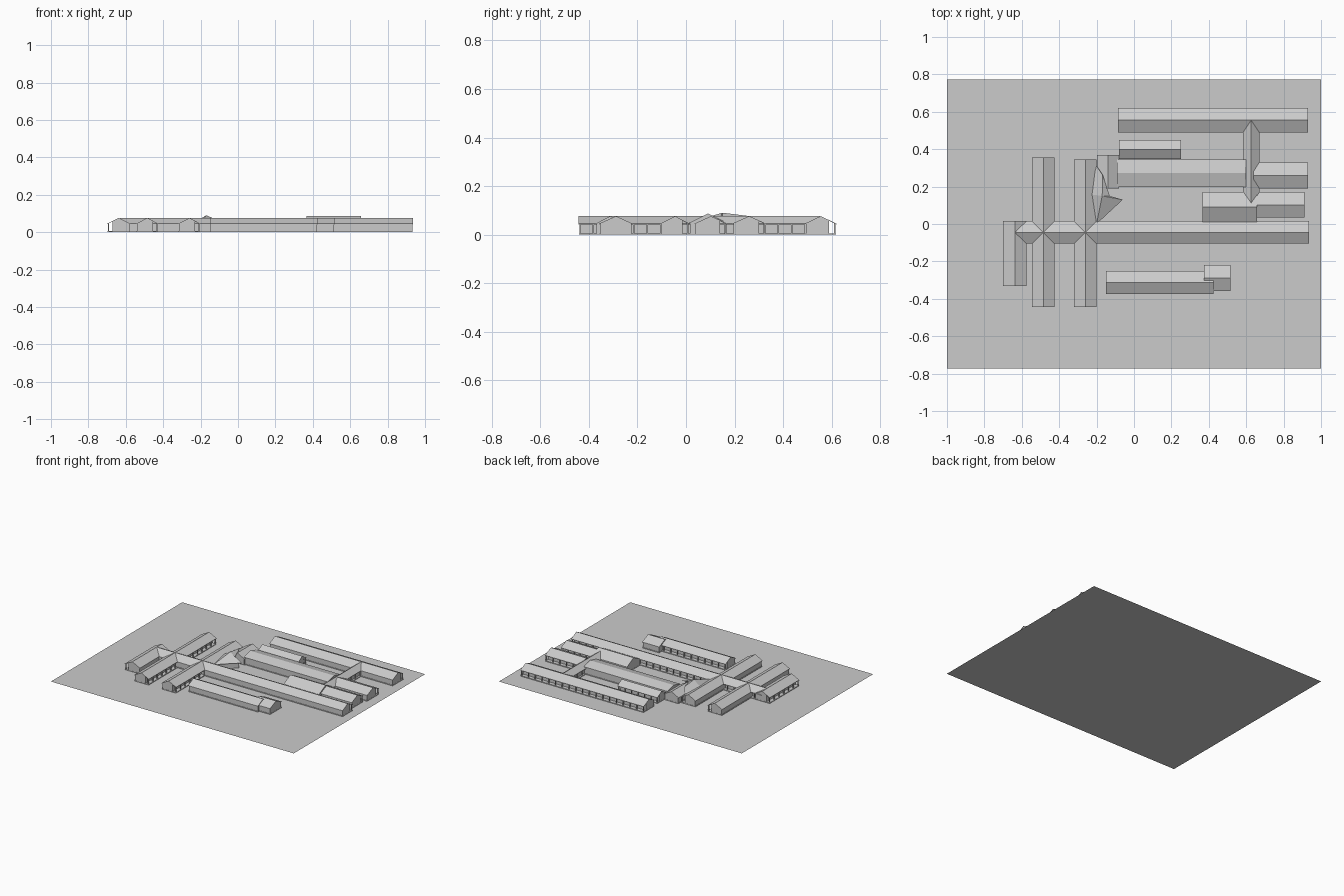
import bpy
from mathutils import Vector

if "Cube" in bpy.data.objects:
    bpy.data.objects.remove(bpy.data.objects["Cube"])


def add_mesh(name, verts, faces):
    me = bpy.data.meshes.new(name)
    me.from_pydata(verts, [], faces)
    me.update()
    ob = bpy.data.objects.new(name, me)
    bpy.context.collection.objects.link(ob)
    return ob


def extrude(profile, a0, a1, axis):
    """Closed prism: profile of (across, z) swept along x or y."""
    n = len(profile)
    verts = []
    for a in (a0, a1):
        for c, z in profile:
            verts.append((a, c, z) if axis == 'x' else (c, a, z))
    faces = [(i, (i + 1) % n, n + (i + 1) % n, n + i) for i in range(n)]
    faces += [tuple(reversed(range(n))), tuple(range(n, 2 * n))]
    if axis == 'y':
        faces = [tuple(reversed(f)) for f in faces]
    return verts, faces


def join(name, parts):
    verts, faces = [], []
    for v, f in parts:
        o = len(verts)
        verts += v
        faces += [tuple(i + o for i in q) for q in f]
    return add_mesh(name, verts, faces)


def hall(name, axis, a0, a1, c0, c1, open_sides=(), eave=0.045, ridge=0.076, depth=0.03):
    """Gabled hall; open_sides holds -1 / +1 for sides with a post veranda."""
    mid, half = (c0 + c1) / 2, (c1 - c0) / 2
    t = 0.003

    def roof_z(c):
        return ridge - (ridge - eave) * abs(c - mid) / half

    # thin folded roof
    roof = [(c0, eave - t), (mid, ridge - t), (c1, eave - t),
            (c1, eave), (mid, ridge), (c0, eave)]
    join(name + "_roof", [extrude(roof, a0, a1, axis)])
    # walls set back behind the verandas
    w0 = c0 + (depth if -1 in open_sides else 0.005)
    w1 = c1 - (depth if 1 in open_sides else 0.005)
    wall = [(w0, 0), (w1, 0), (w1, roof_z(w1) - 0.002),
            (mid, ridge - 0.002), (w0, roof_z(w0) - 0.002)]
    join(name + "_walls", [extrude(wall, a0 + 0.003, a1 - 0.003, axis)])
    # floor slab and posts
    slab = [(c0 + 0.002, 0), (c1 - 0.002, 0), (c1 - 0.002, 0.005), (c0 + 0.002, 0.005)]
    join(name + "_floor", [extrude(slab, a0 + 0.002, a1 - 0.002, axis)])
    posts = []
    count = max(2, round((a1 - a0) / 0.055))
    r = 0.003
    for s in open_sides:
        c = c0 + 0.007 if s < 0 else c1 - 0.007
        for i in range(count + 1):
            a = a0 + 0.006 + (a1 - a0 - 0.012) * i / count
            sq = [(c - r, 0), (c + r, 0), (c + r, eave), (c - r, eave)]
            posts.append(extrude(sq, a - r, a + r, axis))
    if posts:
        join(name + "_posts", posts)


# ground sheet
add_mesh("ground", [(-1, -0.772, 0), (1, -0.772, 0), (1, 0.772, 0), (-1, 0.772, 0)],
         [(0, 1, 2, 3)])

# halls running left to right
hall("north_hall", 'x', -0.085, 0.93, 0.49, 0.62, (1,))
hall("north_small_hall", 'x', -0.08, 0.25, 0.348, 0.45, (1,))
hall("middle_hall", 'x', -0.09, 0.60, 0.197, 0.346, (), 0.055, 0.074)
hall("east_hall", 'x', 0.64, 0.93, 0.19, 0.33, (1,))
hall("tall_hall", 'x', 0.367, 0.658, 0.012, 0.17, (), 0.047, 0.087)
hall("tall_hall_extension", 'x', 0.655, 0.912, 0.035, 0.17, (1,), 0.045, 0.076)
hall("main_hall", 'x', -0.63, 0.935, -0.105, 0.015, (1,))
hall("south_hall", 'x', -0.15, 0.425, -0.373, -0.25, (1,))
hall("south_hall_annex", 'x', 0.375, 0.515, -0.358, -0.22)

# wings running front to back
hall("west_wing", 'y', -0.332, 0.015, -0.70, -0.575, (-1,))
hall("second_wing", 'y', -0.443, 0.355, -0.545, -0.425, (1,))
hall("third_wing", 'y', -0.443, 0.345, -0.32, -0.20, (1,))
hall("entrance_wing", 'y', 0.19, 0.37, -0.198, -0.08)
hall("link_corridor", 'y', 0.10, 0.552, 0.583, 0.67, (-1, 1), depth=0.015)

# faceted entrance roof with folds, and its set-back walls
ring = [(-0.245, 0.16, 0.045), (-0.20, 0.0, 0.045), (-0.06, 0.13, 0.045),
        (-0.13, 0.15, 0.066), (-0.168, 0.262, 0.076), (-0.20, 0.31, 0.05)]
peak = (-0.17, 0.15, 0.09)
n = len(ring)
roof = add_mesh("entrance_roof", ring + [peak], [(i, (i + 1) % n, n) for i in range(n)])
mod = roof.modifiers.new("thickness", 'SOLIDIFY')
mod.thickness = 0.003
mod.offset = -1
centre = Vector((-0.165, 0.14, 0))
foot = [centre + (Vector((p[0], p[1], 0)) - centre) * 0.75 for p in ring]
verts = [tuple(p) for p in foot] + [(p.x, p.y, 0.05) for p in foot]
add_mesh("entrance_walls", verts,
         [(i, (i + 1) % n, n + (i + 1) % n, n + i) for i in range(n)])
